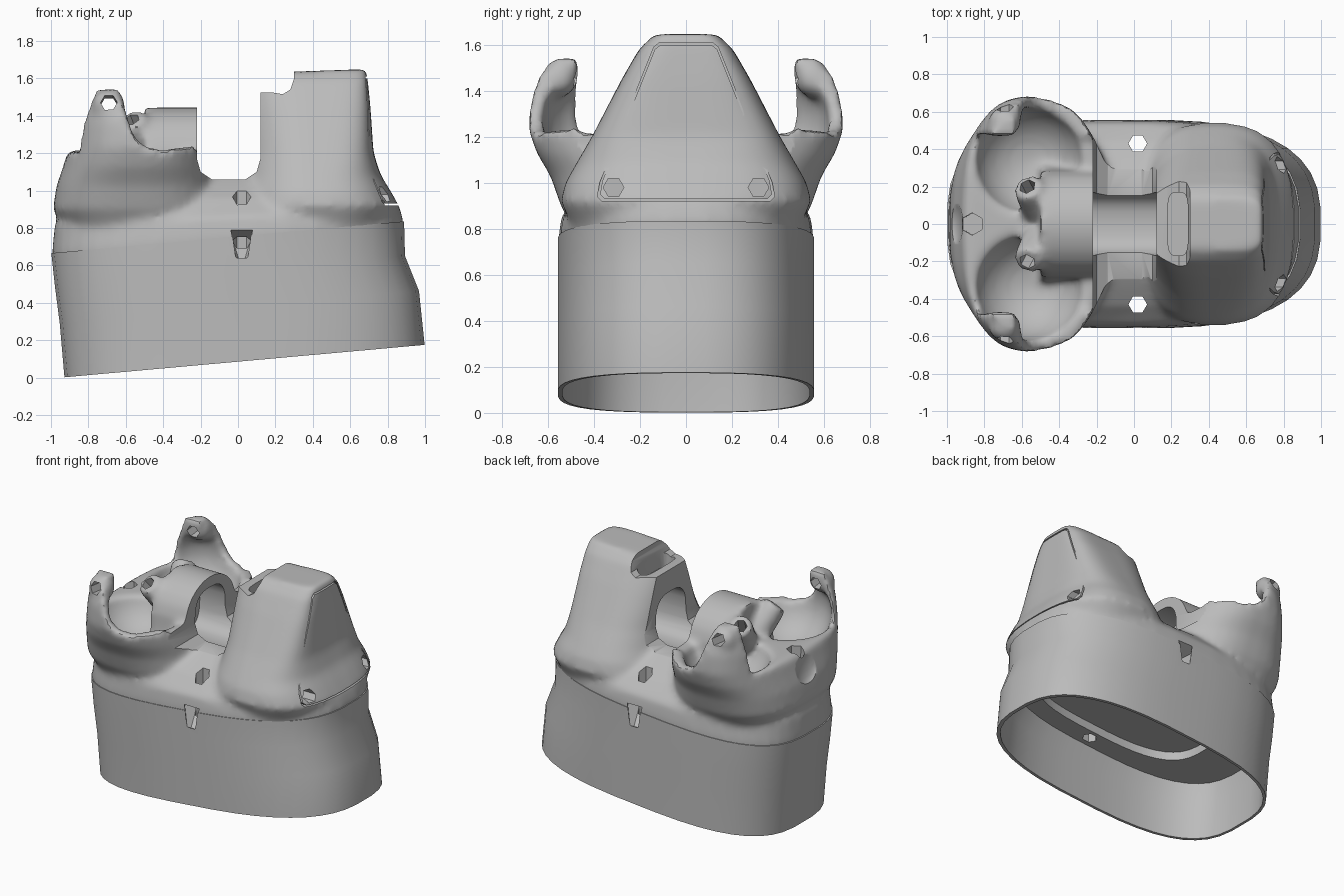
import bpy, bmesh, math
from mathutils import Vector

if "Cube" in bpy.data.objects:
    bpy.data.objects.remove(bpy.data.objects["Cube"], do_unlink=True)

grey = bpy.data.materials.new("plain grey")
grey.use_nodes = True
grey.diffuse_color = (0.5, 0.5, 0.5, 1)
grey.node_tree.nodes["Principled BSDF"].inputs["Base Color"].default_value = (0.5, 0.5, 0.5, 1)
TILT = 0.09


# ---- helpers ----
def loft(name, rings):
    """Skin closed rings of points and cap both ends."""
    bm = bmesh.new()
    loops = [[bm.verts.new(p) for p in r] for r in rings]
    n = len(loops[0])
    for a, b in zip(loops, loops[1:]):
        for i in range(n):
            j = (i + 1) % n
            bm.faces.new((a[i], a[j], b[j], b[i]))
    bm.faces.new(loops[0])
    bm.faces.new(loops[-1])
    bmesh.ops.recalc_face_normals(bm, faces=bm.faces)
    me = bpy.data.meshes.new(name)
    bm.to_mesh(me)
    bm.free()
    ob = bpy.data.objects.new(name, me)
    bpy.context.collection.objects.link(ob)
    me.materials.append(grey)
    return ob


def oval(x0, x1, half, z, left=3.0, right=3.0, tilt=0.0, n=40):
    """Squarish oval from x0 to x1, with its own roundness at each end."""
    pts = []
    for i in range(n):
        t = 2 * math.pi * (i + 0.5) / n
        c, s = math.cos(t), math.sin(t)
        e = 2 / (right if c > 0 else left)
        x = (x0 + x1) / 2 + (x1 - x0) / 2 * math.copysign(abs(c) ** e, c)
        pts.append((x, half * math.copysign(abs(s) ** e, s), z + tilt * x))
    return pts


def tube(name, a, b, ra, rb=None, n=6):
    a, b = Vector(a), Vector(b)
    q = (b - a).to_track_quat("Z", "Y")
    turn = [2 * math.pi * i / n for i in range(n)]
    return loft(name, [[p + q @ Vector((r * math.cos(t), r * math.sin(t), 0)) for t in turn]
                       for p, r in ((a, ra), (b, rb or ra))])


def ball(name, centre, radii, n=24, m=12):
    """Ellipsoid lofted from horizontal rings."""
    rings = []
    for k in range(m):
        t = math.pi * (k + 0.25) / (m - 0.5)
        rings.append([(centre[0] + radii[0] * math.sin(t) * math.cos(2 * math.pi * i / n),
                       centre[1] + radii[1] * math.sin(t) * math.sin(2 * math.pi * i / n),
                       centre[2] - radii[2] * math.cos(t)) for i in range(n)])
    return loft(name, rings)


def prism(name, profile, axis, lo, hi):
    place = (lambda d, p: (d, p[0], p[1])) if axis == "x" else (lambda d, p: (p[0], d, p[1]))
    return loft(name, [[place(d, p) for p in profile] for d in (lo, hi)])


def apply(ob, mod):
    bpy.context.view_layer.objects.active = ob
    bpy.ops.object.modifier_apply(modifier=mod.name)


def combine(ob, other, operation, keep=False):
    before = len(ob.data.polygons)
    for solver in ("MANIFOLD", "EXACT"):
        mod = ob.modifiers.new("combine", "BOOLEAN")
        mod.operation, mod.solver, mod.object = operation, solver, other
        apply(ob, mod)
        if len(ob.data.polygons) not in (0, before):
            break
    if not keep:
        bpy.data.objects.remove(other, do_unlink=True)


def finish(ob, angle):
    bpy.ops.object.select_all(action="DESELECT")
    ob.select_set(True)
    bpy.context.view_layer.objects.active = ob
    bpy.ops.object.shade_smooth_by_angle(angle=math.radians(angle))


# ---- lower sleeve: hollow tilted skirt ----
outline = [(-0.93, 1.0, 0.085), (-0.955, 0.97, 0.375), (-0.98, 0.895, 0.57), (-1.0, 0.89, 0.755)]
sleeve = loft("lower_sleeve", [oval(a, b, 0.558, z, 3, 2.7, TILT) for a, b, z in outline])
combine(sleeve, loft("hollow", [oval(-0.91, 0.98, 0.538, 0.05, 3, 2.7, TILT),
                                oval(-0.93, 0.94, 0.538, 0.375, 3, 2.7, TILT),
                                oval(-0.92, 0.87, 0.51, 0.5, 3, 2.7, TILT)]), "DIFFERENCE")
combine(sleeve, loft("pocket", [oval(-0.6, 0.7, 0.36, z, tilt=TILT) for z in (0.45, 0.56)]),
        "DIFFERENCE")

# ---- upper housing: base, tall block and twin cup ----
housing = loft("upper_housing", [oval(-0.98, 0.87, 0.545, 0.62, 3, 2.7, TILT),
                                 oval(-0.995, 0.885, 0.556, 0.76, 3, 2.7, TILT),
                                 oval(-0.98, 0.87, 0.54, 0.86, 3, 2.7, 0.04),
                                 oval(-0.85, 0.75, 0.44, 0.96), oval(-0.7, 0.6, 0.34, 1.03),
                                 oval(-0.5, 0.5, 0.26, 1.08)])
block = [(0.0, 0.8, 0.48, 0.78, 2.6), (-0.03, 0.86, 0.545, 0.92, 2.7), (0.0, 0.815, 0.525, 1.0, 2.8),
         (0.03, 0.765, 0.48, 1.08, 3), (0.05, 0.725, 0.41, 1.2, 4), (0.05, 0.708, 0.28, 1.45, 5),
         (0.05, 0.695, 0.205, 1.58, 6)]
combine(housing, loft("block", [oval(a, b, y, z, 2.3, n) for a, b, y, z, n in block]
                      + [oval(0.06, 0.685, 0.14, 1.625, 2.3, 6, 0.035)]), "UNION")

# The cup wall rises and curls in; trimming leaves only the two ears above the rim
cup = [(-0.9, -0.08, 0.45, 0.74), (-0.99, -0.06, 0.545, 0.9), (-0.97, -0.1, 0.59, 1.03),
       (-0.935, -0.12, 0.65, 1.13), (-0.905, -0.14, 0.685, 1.23), (-0.89, -0.16, 0.68, 1.36),
       (-0.87, -0.2, 0.65, 1.46), (-0.85, -0.22, 0.58, 1.54)]
shell = loft("cup", [oval(a, b, y, z, 2.8, 2.3) for a, b, y, z in cup])
above_rim = [(-1.1, 1.2), (-0.9, 1.2), (-0.86, 1.28), (-0.79, 1.45), (-0.74, 1.6), (-0.66, 1.6),
             (-0.6, 1.42), (-0.56, 1.3), (-0.5, 1.235), (-0.4, 1.215), (-0.25, 1.24), (0, 1.28),
             (0, 1.8), (-1.1, 1.8)]
combine(shell, prism("trim", above_rim, "y", -0.9, 0.9), "DIFFERENCE")
middle = [(-1.2, 1.215), (0.2, 1.215), (0.2, 1.9), (-1.2, 1.9)]
combine(shell, prism("trim_middle", middle, "y", -0.47, 0.47), "DIFFERENCE")
combine(housing, shell, "UNION")
for s in (-1, 1):
    combine(housing, ball("lobe", (-0.56, 0.335 * s, 1.27), (0.295, 0.29, 0.27)), "DIFFERENCE")

# Arched collar beside the slot
arch = [(0.29 * math.cos(math.pi * i / 12), 1.12 + 0.325 * math.sin(math.pi * i / 12) ** 0.8)
        for i in range(13)]
combine(housing, prism("collar", arch + [(-0.33, 0.95), (0.33, 0.95)], "x", -0.5, -0.14), "UNION")

# Ear tips, and screw bosses in the cup
for s in (-1, 1):
    combine(housing, ball("ear_tip", (-0.69, 0.55 * s, 1.455), (0.09, 0.08, 0.085)), "UNION")
    combine(housing, tube("boss", (-0.48, 0.03 * s, 1.15), (-0.57, 0.2 * s, 1.38), 0.1, 0.08, 16),
            "UNION")

# Blend the joined volumes
remesh = housing.modifiers.new("blend", "REMESH")
remesh.mode, remesh.voxel_size = "VOXEL", 0.02
apply(housing, remesh)
smooth = housing.modifiers.new("soften", "SMOOTH")
smooth.factor, smooth.iterations = 0.5, 12
apply(housing, smooth)

# ---- crisp openings ----
slot = [(-0.22, 1.8), (-0.22, 1.17), (-0.2, 1.1), (-0.14, 1.06),
        (0.04, 1.06), (0.1, 1.1), (0.12, 1.17), (0.12, 1.8)]
cutters = prism("slot", slot, "y", -0.8, 0.8)
tunnel = []
for i in range(24):
    t = 2 * math.pi * i / 24
    c, v = math.cos(t), math.sin(t)
    tunnel.append((0.17 * math.copysign(abs(c) ** 0.7, c), 1.18 + 0.19 * math.copysign(abs(v) ** 0.7, v)))
notch = [(0.0, 1.525), (0.18, 1.525), (0.24, 1.515), (0.28, 1.54), (0.3, 1.6), (0.3, 1.8), (0.0, 1.8)]
extra = [prism("tunnel", tunnel, "x", -0.42, 0.5),
         prism("notch", notch, "y", -0.5, 0.5),
         loft("top_slot", [oval(0.18, 0.29, 0.17, z, 4, 4, n=20) for z in (1.44, 1.7)]),
         ball("rear_scoop", (-0.985, 0, 1.2), (0.07, 0.17, 0.2)),
         tube("rear_hole", (-0.86, 0, 1.0), (-0.87, 0, 1.4), 0.06)]
for s in (-1, 1):
    extra += [tube("ear_hole", (-0.69, 0.35 * s, 1.44), (-0.69, 0.8 * s, 1.49), 0.045),
              tube("boss_hole", (-0.52, 0.106 * s, 1.25), (-0.61, 0.276 * s, 1.48), 0.045),
              tube("panel_screw_hole", (0.6, 0.315 * s, 0.98), (0.95, 0.315 * s, 0.98), 0.045)]


# Groove outlining the curved end panel
def panel(name, grow, near, far):
    pts = [(0.365, 0.92), (0.385, 0.94), (0.375, 1.0), (0.14, 1.59), (0.115, 1.61)]
    pts = pts + [(-y, z) for y, z in reversed(pts)]
    pts = [(y * grow, 1.25 + (z - 1.25) * grow) for y, z in pts]
    return loft(name, [[(0.74 - 0.11 * (z - 0.92) + d, y, z) for y, z in pts] for d in (near, far)])


groove = panel("groove", 1, 0, 0.3)
combine(groove, panel("groove_core", 0.97, -0.1, 0.4), "DIFFERENCE")
for c in extra + [groove]:
    combine(cutters, c, "UNION")

# Side pockets under the seam, each with an upright screw hole
for s in (-1, 1):
    for c in (tube("side_pocket", (0.02, 0.5 * s, 0.765), (0.02, 0.56 * s, 0.64), 0.09, 0.03),
              tube("side_hole", (0.02, 0.43 * s, 0.4), (0.02, 0.43 * s, 1.15), 0.05)):
        combine(sleeve, c, "DIFFERENCE", keep=True)
        combine(cutters, c, "UNION")
combine(housing, cutters, "DIFFERENCE")

finish(sleeve, 25)
finish(housing, 35)
